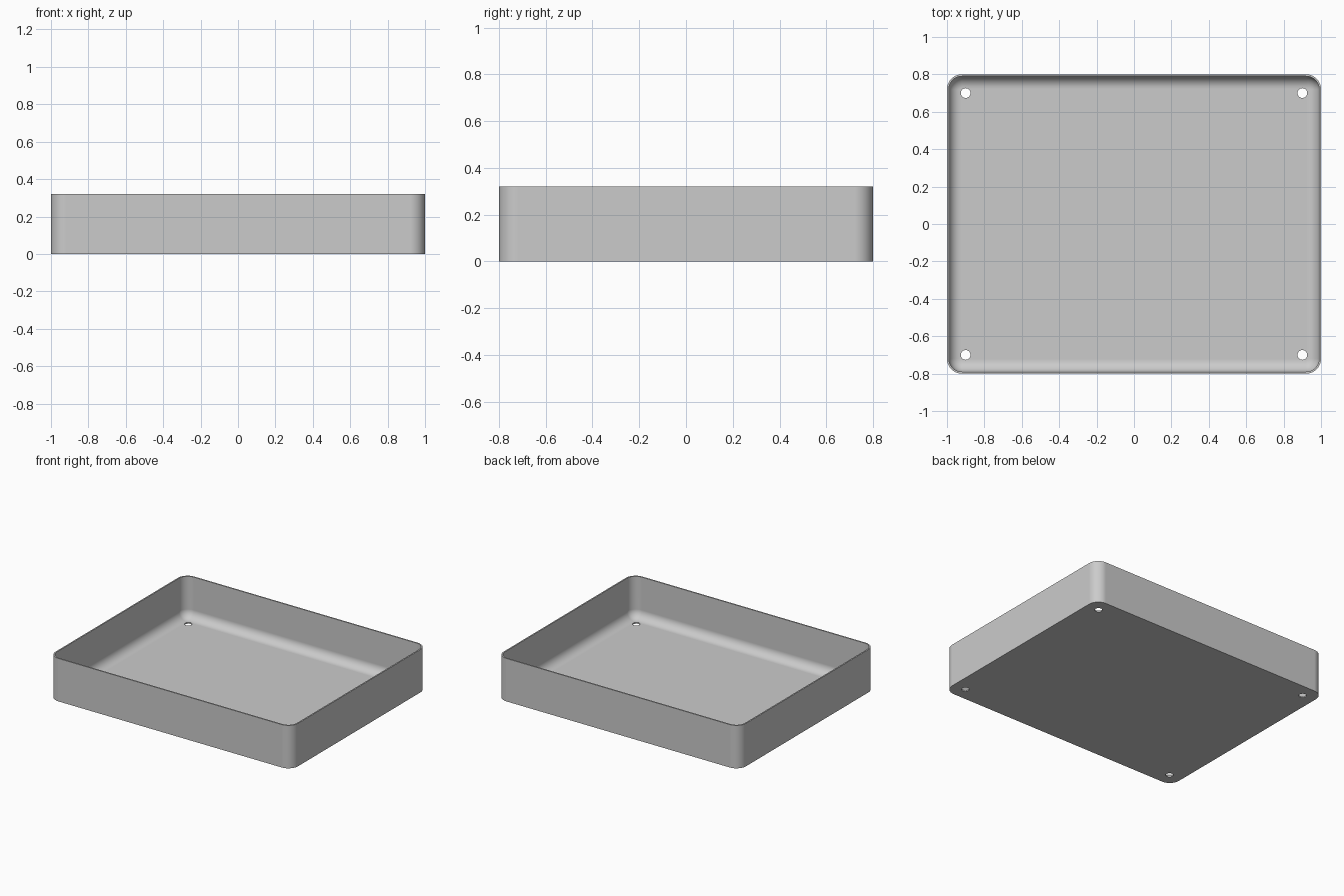
import bpy, bmesh
from math import sin, cos, pi

cube = bpy.data.objects.get("Cube")
if cube:
    bpy.data.objects.remove(cube, do_unlink=True)

HALF_X, HALF_Y, HEIGHT = 1.0, 0.8, 0.32
CORNER, WALL, FILLET = 0.08, 0.01, 0.065
ARC, FILLET_STEPS = 12, 12
HOLE_X, HOLE_Y, HOLE_R = 0.9, 0.7, 0.026

grey = bpy.data.materials.new("light grey")
grey.use_nodes = True
colour = (0.6, 0.6, 0.6, 1)
grey.diffuse_color = colour
grey.node_tree.nodes["Principled BSDF"].inputs["Base Color"].default_value = colour


def rounded_ring(bm, inset, z):
    """Rounded rectangle of vertices, drawn in from the outer edge."""
    r = CORNER - inset
    cx, cy = HALF_X - CORNER, HALF_Y - CORNER
    ring = []
    for k, (sx, sy) in enumerate([(1, 1), (-1, 1), (-1, -1), (1, -1)]):
        for i in range(ARC + 1):
            a = (k + i / ARC) * pi / 2
            ring.append(bm.verts.new((sx * cx + r * cos(a), sy * cy + r * sin(a), z)))
    return ring


# Section through the wall: outside, rim, inside, floor fillet
section = [(0, 0), (0, HEIGHT), (WALL, HEIGHT)]
for i in range(FILLET_STEPS + 1):
    a = i / FILLET_STEPS * pi / 2
    section.append((WALL + FILLET * (1 - cos(a)), WALL + FILLET * (1 - sin(a))))

bm = bmesh.new()
rings = [rounded_ring(bm, inset, z) for inset, z in section]
for low, high in zip(rings, rings[1:]):
    for i in range(len(low)):
        j = (i + 1) % len(low)
        bm.faces.new((low[i], low[j], high[j], high[i]))
bm.faces.new(rings[0])
bm.faces.new(rings[-1])
bmesh.ops.recalc_face_normals(bm, faces=bm.faces)
mesh = bpy.data.meshes.new("tray")
bm.to_mesh(mesh)
bm.free()
tray = bpy.data.objects.new("tray", mesh)
bpy.context.collection.objects.link(tray)
mesh.materials.append(grey)

# Four holes through the floor
cutters = []
for sx in (-1, 1):
    for sy in (-1, 1):
        bpy.ops.mesh.primitive_cylinder_add(vertices=32, radius=HOLE_R, depth=0.1,
                                            location=(sx * HOLE_X, sy * HOLE_Y, 0))
        cutter = bpy.context.object
        cutter.name = "hole_cutter"
        cutter.hide_render = True
        cutter.data.materials.append(grey)
        cutters.append(cutter)
        cut = tray.modifiers.new("hole", 'BOOLEAN')
        cut.operation = 'DIFFERENCE'
        cut.solver = 'EXACT'
        cut.object = cutter

bpy.ops.object.select_all(action='DESELECT')
tray.select_set(True)
bpy.context.view_layer.objects.active = tray
for name in [m.name for m in tray.modifiers]:
    bpy.ops.object.modifier_apply(modifier=name)
for cutter in cutters:
    bpy.data.objects.remove(cutter, do_unlink=True)

# Smooth bends, sharp rim and base, clean flat walls
bpy.ops.object.shade_smooth_by_angle(angle=pi / 6)
weighted = tray.modifiers.new("flat_walls", 'WEIGHTED_NORMAL')
weighted.keep_sharp = True
